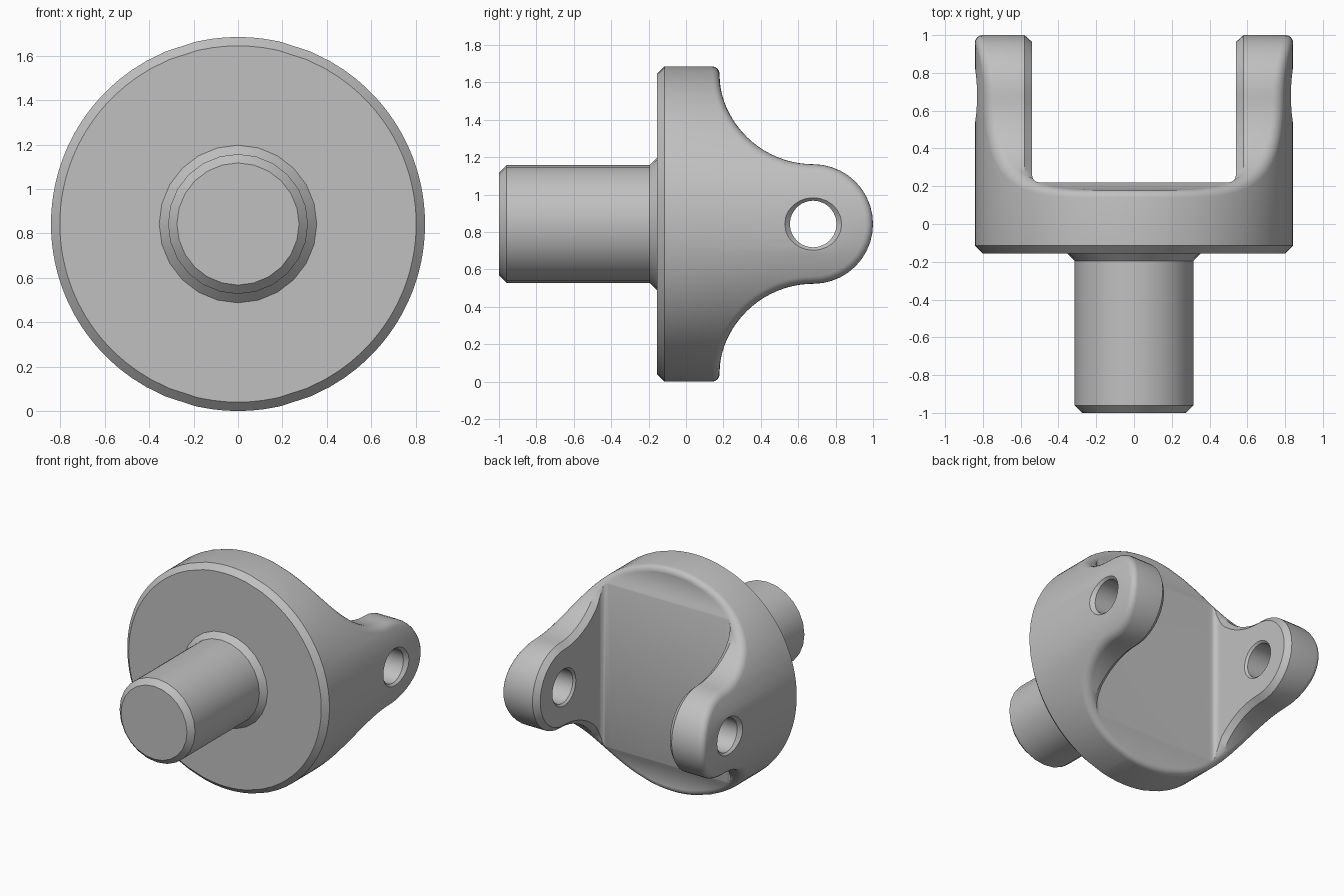
import bpy, bmesh, math
from math import sin, cos, sqrt, radians
from mathutils import Matrix

if "Cube" in bpy.data.objects:
    bpy.data.objects.remove(bpy.data.objects["Cube"], do_unlink=True)

R = 0.8425        # flange radius, also the height of the main axis
PIN_Y = 0.68      # cross bore position
TIP_R = 0.32      # ear tip radius
HOLLOW_R = 0.5    # concave flank radius
SOFT = 0.04       # edge rounding and chamfer size
FLOOR = 0.22      # slot floor

steel = bpy.data.materials.new("plain grey metal")
steel.use_nodes = True
grey = (0.53, 0.53, 0.53, 1)
steel.diffuse_color = grey
steel.node_tree.nodes["Principled BSDF"].inputs["Base Color"].default_value = grey


def make_object(name, bm):
    bmesh.ops.remove_doubles(bm, verts=bm.verts, dist=1e-5)
    bmesh.ops.dissolve_degenerate(bm, edges=bm.edges, dist=1e-6)
    bmesh.ops.recalc_face_normals(bm, faces=bm.faces)
    mesh = bpy.data.meshes.new(name)
    bm.to_mesh(mesh)
    bm.free()
    mesh.materials.append(steel)
    obj = bpy.data.objects.new(name, mesh)
    bpy.context.collection.objects.link(obj)
    return obj


def loft(name, rings, cap=False):
    """Skin a list of closed rings of points."""
    bm = bmesh.new()
    rows = [[bm.verts.new(p) for p in ring] for ring in rings]
    n = len(rows[0])
    for a, b in zip(rows, rows[1:]):
        for i in range(n):
            j = (i + 1) % n
            bm.faces.new((a[i], a[j], b[j], b[i]))
    if cap:
        bm.faces.new(rows[0])
        bm.faces.new(rows[-1])
    return make_object(name, bm)


def lathe(name, profile, place, sides=24):
    """Turn (distance, radius) pairs round the local z axis."""
    rings = [[place @ Matrix.Rotation(math.tau * i / sides, 4, "Z").to_3x3()
              @ Matrix.Translation((r, 0, d)).translation
              for i in range(sides)] for d, r in profile]
    return loft(name, rings, cap=True)


def outline(kind, ang, inset):
    """Side outline point (y, height above axis), moved inwards by inset."""
    if kind == "rim":
        return PIN_Y - HOLLOW_R - inset, R * sin(ang)
    if kind == "hollow":
        r = HOLLOW_R + inset
        return PIN_Y - r * cos(ang), TIP_R + HOLLOW_R - r * sin(ang)
    r = TIP_R - inset
    return PIN_Y + r * cos(ang), r * sin(ang)


def body_ring(kind, ang, sign):
    """Closed section of the body at one outline station."""
    def at(a, b):
        y, z = outline(kind, ang, b)
        z *= 1 - a / R * (z / R) ** 4
        return sqrt(max(0, (R - a) ** 2 - z * z)), y, z * sign

    half = []
    for k in range(5):
        t = radians(90) * k / 4
        half.append(at(SOFT * (1 - cos(t)), SOFT * (1 - sin(t))))
    x0, _, z0 = half[0]
    s = (R - SOFT) / R
    half = [(x0 * s, -0.155, z0 * s), (x0, -0.115, z0)] + half
    # inner chamfer of the ears, fading out towards the slot floor
    x1, y1, _ = half[-1]
    drop = SOFT * min(1, max(0, (y1 - FLOOR) / 0.1))
    half.append((min(0.58, x1 * 0.97), y1, half[-1][2]))
    y2, z2 = at(SOFT, drop)[1:]
    half.append((min(0.535, x1 * 0.92), y2, z2))
    full = half + [(-x, y, z) for x, y, z in reversed(half)]
    return [(x, y, z + R) for x, y, z in full]


# Yoke body: round flange flowing into two ears
flank = [("rim", radians(90 - 4 * i)) for i in range(4)]
flank += [("hollow", radians(4.5 * i)) for i in range(21)]
tip = [("tip", radians(90 - 9 * i)) for i in range(1, 20)]
rings = [body_ring(k, a, 1) for k, a in flank + tip]
rings += [body_ring(k, a, -1) for k, a in reversed(flank)]
yoke = loft("yoke_body", rings)

# Slot cutter with rounded floor corners
corner = []
for i in range(5):
    t = radians(22.5 * i)
    corner.append((0.5 + SOFT * cos(t), FLOOR + SOFT * (1 - sin(t))))
section = [(0.54, 1.5)] + corner
section += [(-x, y) for x, y in reversed(section)]
cutters = [loft("slot_cutter", [[(x, y, z) for x, y in section]
                                for z in (-0.5, 2.2)], cap=True)]

# Cross bore cutters, countersunk on both faces of each ear
for side in (1, -1):
    turn = Matrix.Rotation(radians(90 * side), 3, "Y")

    class Place:
        def __matmul__(self, other):
            return Chain(other)

    class Chain:
        def __init__(self, rot):
            self.rot = rot

        def __matmul__(self, p, turn=turn):
            v = turn @ (self.rot @ p)
            return (v.x, v.y + PIN_Y, v.z + R)

    bore = [(0.5, 0.18), (0.555, 0.125), (0.815, 0.125), (0.875, 0.185)]
    cutters.append(lathe("bore_cutter", bore, Place()))

for cutter in cutters:
    cutter.hide_render = True
    mod = yoke.modifiers.new(cutter.name, "BOOLEAN")
    mod.operation = "DIFFERENCE"
    mod.solver = "EXACT"
    mod.object = cutter

# Bake the cuts and remove the cutters
bpy.context.view_layer.update()
graph = bpy.context.evaluated_depsgraph_get()
baked = bpy.data.meshes.new_from_object(yoke.evaluated_get(graph))
yoke.modifiers.clear()
yoke.data = baked
for cutter in cutters:
    bpy.data.objects.remove(cutter, do_unlink=True)

# Shaft with chamfered end and a flared collar at the flange
forward = Matrix.Rotation(radians(90), 3, "X")
shaft = lathe("shaft", [(0.1, 0.355), (0.155, 0.355), (0.195, 0.315),
                        (0.96, 0.315), (1.0, 0.275)], forward)
shaft.location.z = R

# Smooth the round surfaces, keep the hard edges
for obj in (yoke, shaft):
    bpy.ops.object.select_all(action="DESELECT")
    obj.select_set(True)
    bpy.context.view_layer.objects.active = obj
    bpy.ops.object.shade_smooth_by_angle(angle=radians(30))
